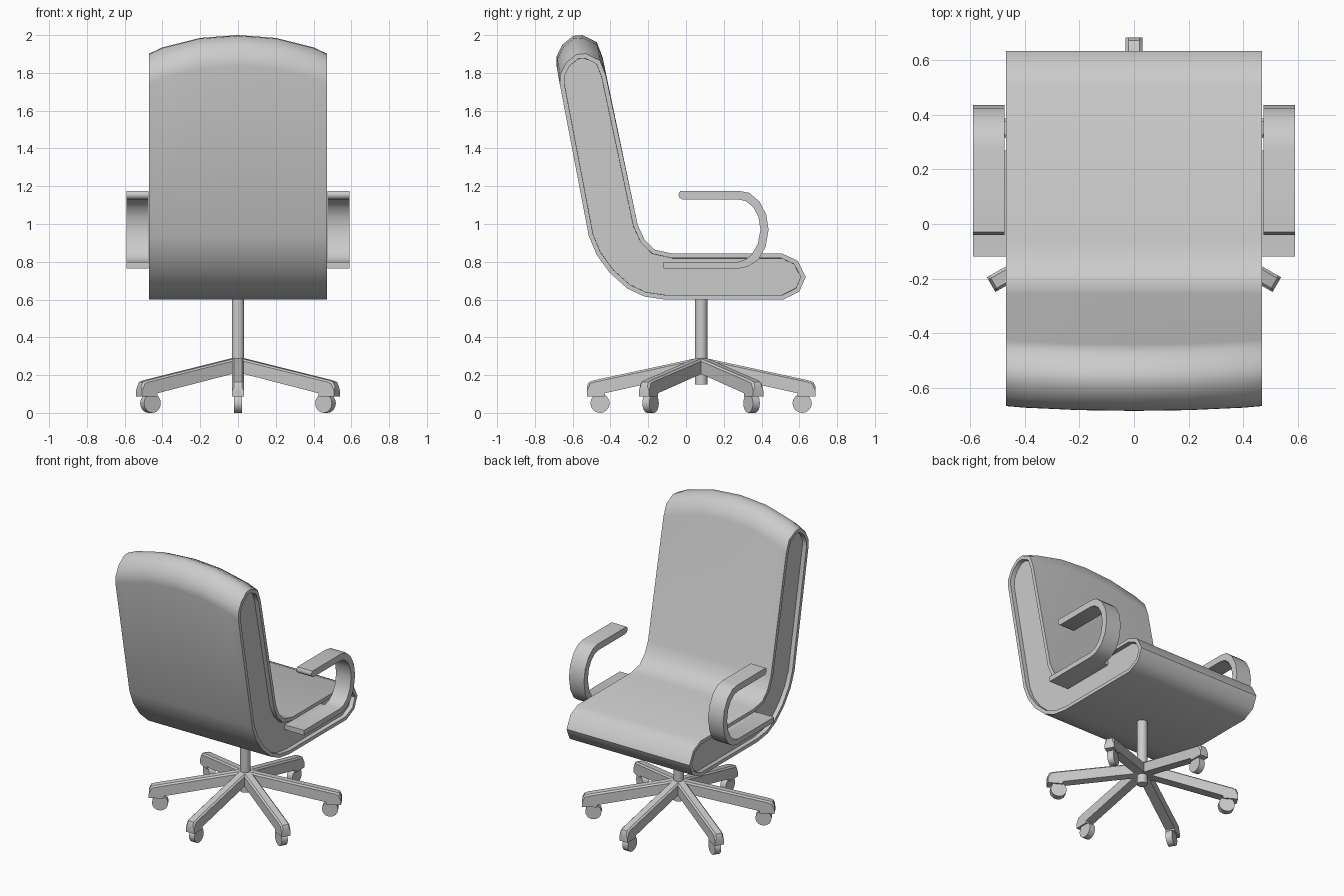
import bpy, bmesh, math
from mathutils import Matrix, Vector

if "Cube" in bpy.data.objects:
    bpy.data.objects.remove(bpy.data.objects["Cube"])

BASE_Y = 0.08  # centre of the swivel base


def finish(name, bm, angle=50):
    bmesh.ops.recalc_face_normals(bm, faces=bm.faces)
    me = bpy.data.meshes.new(name)
    bm.to_mesh(me)
    bm.free()
    ob = bpy.data.objects.new(name, me)
    bpy.context.collection.objects.link(ob)
    bpy.ops.object.select_all(action='DESELECT')
    ob.select_set(True)
    bpy.context.view_layer.objects.active = ob
    bpy.ops.object.shade_smooth_by_angle(angle=math.radians(angle))
    return ob


def loft(profile, xs, shift=None):
    """Sweep a (y, z) outline along x; returns bmesh and the two end caps."""
    bm = bmesh.new()
    rings = []
    for x in xs:
        ring = []
        for y, z in profile:
            dy, dz = shift(x, z) if shift else (0, 0)
            ring.append(bm.verts.new((x, y + dy, z + dz)))
        rings.append(ring)
    n = len(profile)
    for a, b in zip(rings, rings[1:]):
        for i in range(n):
            j = (i + 1) % n
            bm.faces.new((a[i], a[j], b[j], b[i]))
    caps = [bm.faces.new(rings[0]), bm.faces.new(rings[-1][::-1])]
    bmesh.ops.recalc_face_normals(bm, faces=bm.faces)
    return bm, caps


# Seat and back: one padded shell with a crowned top and recessed sides
shell = [(0.51, 0.843), (0.59, 0.806), (0.634, 0.721), (0.60, 0.642), (0.515, 0.60),
         (-0.11, 0.60), (-0.22, 0.616), (-0.31, 0.658), (-0.404, 0.742),
         (-0.473, 0.837), (-0.515, 0.938), (-0.668, 1.74), (-0.667, 1.79),
         (-0.636, 1.852), (-0.58, 1.898), (-0.531, 1.902), (-0.455, 1.865),
         (-0.424, 1.785), (-0.256, 0.996), (-0.22, 0.917), (-0.166, 0.864),
         (-0.07, 0.843)]
crown = {0: 0.098, 0.2: 0.083, 0.4: 0.033, 0.47: 0}


def crown_shift(x, z):
    d = crown[abs(x)] if z > 1.7 else 0
    return -0.18 * d, d


bm, caps = loft(shell, [-0.47, -0.4, -0.2, 0, 0.2, 0.4, 0.47], crown_shift)
bmesh.ops.inset_individual(bm, faces=caps, thickness=0.024, use_even_offset=True)
bmesh.ops.inset_individual(bm, faces=caps, thickness=0.0005, depth=-0.03)
finish("seat_and_back", bm)

# Armrests: flat C-shaped loops, thickened from the outer path
outer = [(-0.03, 1.175), (0.283, 1.175), (0.335, 1.165), (0.388, 1.12), (0.425, 1.05),
         (0.437, 0.97), (0.422, 0.88), (0.383, 0.81), (0.33, 0.775), (0.283, 0.765),
         (-0.12, 0.765)]
inner = [(-0.12, 0.80), (0.275, 0.80), (0.315, 0.812), (0.35, 0.84), (0.38, 0.895),
         (0.394, 0.97), (0.383, 1.04), (0.355, 1.09), (0.315, 1.122), (0.275, 1.13),
         (-0.02, 1.13), (-0.037, 1.142), (-0.04, 1.16)]
mount = [(-0.12, 0.767), (0.27, 0.767), (0.27, 0.798), (-0.12, 0.798)]
for side, s in (("left", -1), ("right", 1)):
    bm, _ = loft(outer + inner, [s * 0.475, s * 0.59])
    finish(side + "_armrest", bm)
    # Joint between the arm and the recessed side panel
    bm, _ = loft(mount, [s * 0.435, s * 0.476])
    finish(side + "_arm_mount", bm)

# Centre post
bm = bmesh.new()
bmesh.ops.create_cone(bm, cap_ends=True, segments=20, radius1=0.033, radius2=0.033,
                      depth=0.46, matrix=Matrix.Translation((0, BASE_Y, 0.38)))
finish("post", bm)

# Six-star base: each leg tapers outward and turns down over its caster
leg = [(0, 0.295), (0.57, 0.172), (0.594, 0.163), (0.605, 0.14), (0.605, 0.088),
       (0.51, 0.088), (0.51, 0.104), (0, 0.218)]
for k in range(6):
    turn = Matrix.Translation((0, BASE_Y, 0)) @ Matrix.Rotation(k * math.pi / 3, 4, 'Z')
    bm, _ = loft(leg, [-0.031, 0.031])
    rim = [e for e in bm.edges
           if abs(e.verts[0].co.x - e.verts[1].co.x) < 1e-5
           and all(v.co.y > 0.55 or v.co.z > 0.25 for v in e.verts)
           and all(v.co.z > 0.13 for v in e.verts)]
    bmesh.ops.bevel(bm, geom=rim, offset=0.01, segments=1, affect='EDGES')
    bm.transform(turn)
    finish(f"base_leg_{k + 1}", bm, 30)

    # Caster wheel rolling along the leg direction
    bm = bmesh.new()
    bmesh.ops.create_cone(bm, cap_ends=True, segments=16, radius1=0.051, radius2=0.051,
                          depth=0.042,
                          matrix=turn @ Matrix.Translation((0, 0.535, 0.051))
                          @ Matrix.Rotation(math.pi / 2, 4, 'Y'))
    finish(f"caster_{k + 1}", bm)
